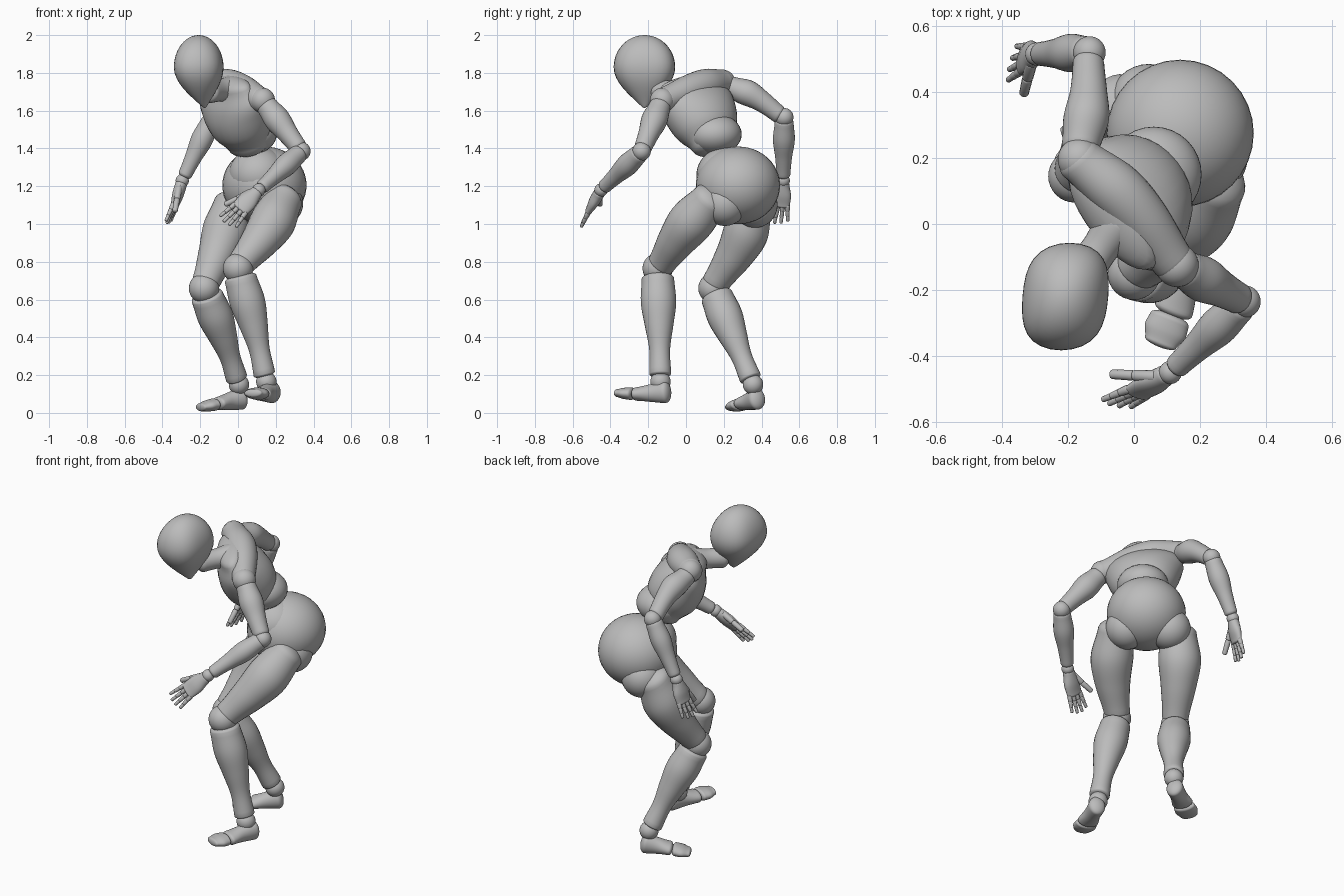
import bpy
import bmesh
from math import sin, cos, pi
from mathutils import Vector

cube = bpy.data.objects.get("Cube")
if cube:
    bpy.data.objects.remove(cube, do_unlink=True)

grey = bpy.data.materials.new("plain_grey")
grey.use_nodes = True
grey.diffuse_color = (0.5, 0.5, 0.5, 1)
grey.node_tree.nodes["Principled BSDF"].inputs["Base Color"].default_value = grey.diffuse_color

LEFTWARD = Vector((0.7, -0.7, 0))   # the figure's own left
UP = Vector((0, 0, 1))


def finish(name, bm):
    bmesh.ops.recalc_face_normals(bm, faces=bm.faces)
    mesh = bpy.data.meshes.new(name)
    bm.to_mesh(mesh)
    bm.free()
    for face in mesh.polygons:
        face.use_smooth = True
    mesh.materials.append(grey)
    obj = bpy.data.objects.new(name, mesh)
    bpy.context.scene.collection.objects.link(obj)
    return obj


def sample(values, t):
    """Smooth value at fraction t along evenly spaced control values."""
    last = len(values) - 1
    i = min(int(t * last), last - 1)
    u = t * last - i
    before, start = values[max(i - 1, 0)], values[i]
    end, after = values[i + 1], values[min(i + 2, last)]
    slope_in, slope_out = (end - before) / 2, (after - start) / 2
    ease = u * u * (3 - 2 * u)
    return (start + (end - start) * ease
            + slope_in * u * (1 - u) ** 2 - slope_out * u * u * (1 - u))


def limb(name, start, end, widths, depths=None, side=LEFTWARD, span=(0, 1),
         bow=(0, 0, 0), cap=0.6, sides=28, steps=20):
    """Swept oval part between two points, with domed ends."""
    start, end, bow = Vector(start), Vector(end), Vector(bow)
    start, end = start.lerp(end, span[0]), start.lerp(end, span[1])
    depths = depths or widths
    along = (end - start).normalized()
    wide = (side - along * along.dot(side)).normalized()
    deep = along.cross(wide)

    rings = []
    for i in range(steps + 1):
        t = i / steps
        rings.append((start.lerp(end, t) + bow * sin(pi * t),
                      sample(widths, t), sample(depths, t)))

    def dome(ring, sign):
        centre, width, depth = ring
        reach = along * sign * cap * min(width, depth)
        angles = [pi / 2 * k / 6 for k in range(1, 6)] + [pi / 2 * 0.98]
        return [(centre + reach * sin(a), width * cos(a), depth * cos(a)) for a in angles]

    rings = dome(rings[0], -1)[::-1] + rings + dome(rings[-1], 1)
    turns = [2 * pi * k / sides for k in range(sides)]
    bm = bmesh.new()
    loops = [[bm.verts.new(centre + wide * width * cos(a) + deep * depth * sin(a))
              for a in turns] for centre, width, depth in rings]
    for low, high in zip(loops, loops[1:]):
        for k in range(sides):
            bm.faces.new((low[k - 1], low[k], high[k], high[k - 1]))
    bm.faces.new(loops[0])
    bm.faces.new(loops[-1])
    return finish(name, bm)


def ball(name, centre, radius, stretch=(1, 1, 1)):
    bm = bmesh.new()
    bmesh.ops.create_uvsphere(bm, u_segments=32, v_segments=24, radius=radius)
    obj = finish(name, bm)
    obj.location = centre
    obj.scale = stretch
    return obj


def digit(name, base, tip, radius, joints, side):
    """Row of short tapering joints."""
    for j in range(joints):
        thick = radius * (1 - 0.15 * j)
        limb(f"{name}_joint_{j + 1}", base, tip, (thick, thick * 0.9), side=side,
             span=(j / joints, (j + 0.85) / joints), sides=12, steps=2)


def hand(name, wrist, knuckles, tips, thumb, across):
    """Flat palm, four fingers fanned across it, and a thumb."""
    across = across.normalized()
    limb(name + "_palm", wrist, knuckles, (0.036, 0.051, 0.05), (0.031, 0.029, 0.02),
         side=across, span=(0.15, 1))
    for i, length in enumerate((0.9, 1, 0.95, 0.8)):
        offset = across * (i - 1.5) * 0.025
        digit(f"{name}_finger_{i + 1}", knuckles + offset,
              knuckles.lerp(tips, length) + offset * 1.4, 0.014, 3, across)
    digit(name + "_thumb", wrist.lerp(knuckles, 0.3) - across * 0.025, thumb, 0.019, 2, UP)


def arm(name, shoulder, elbow, wrist, bow):
    ball(name + "_shoulder", shoulder, 0.066)
    limb(name + "_upper_arm", shoulder, elbow, (0.058, 0.069, 0.056, 0.048),
         span=(0.13, 0.9), bow=bow)
    ball(name + "_elbow", elbow, 0.049)
    limb(name + "_forearm", elbow, wrist, (0.05, 0.058, 0.045, 0.037), span=(0.08, 0.9))
    ball(name + "_wrist", wrist, 0.035)


def leg(name, socket, hip, knee, ankle, bow):
    ball(name + "_hip", socket, 0.12)
    limb(name + "_thigh", hip, knee, (0.1, 0.121, 0.1, 0.075), span=(0, 0.92), bow=bow)
    ball(name + "_knee", knee, 0.08)
    limb(name + "_shin", knee, ankle, (0.086, 0.094, 0.075, 0.055, 0.058),
         span=(0.09, 0.93), bow=(0.008, 0, 0), cap=0.3)
    ball(name + "_ankle", ankle, 0.054)


def foot(name, heel, pad, toe):
    across = UP.cross(toe - heel)
    limb(name + "_foot", heel, pad, (0.048, 0.047, 0.06), (0.058, 0.047, 0.036), side=across)
    limb(name + "_toes", pad, toe, (0.062, 0.065, 0.05), (0.033, 0.03, 0.022),
         side=across, span=(0.3, 1))


# Head: an egg narrowing towards the chin, with flattened cheeks
head = ball("head", (-0.208, -0.22, 1.83), 1, (0.13, 0.163, 0.17))
for vert in head.data.vertices:
    drop = max(0, -vert.co.z)
    taper = 1 - 0.72 * drop ** 2
    vert.co.x *= taper * (1 + 0.3 * vert.co.y ** 2)
    vert.co.x += 0.25 * drop ** 2 + 0.1 * vert.co.y
    vert.co.y *= taper
    vert.co.z -= 0.27 * drop

# Torso
right_shoulder = Vector((-0.165, 0.195, 1.75))
left_shoulder = Vector((0.13, -0.125, 1.655))
limb("neck", (-0.15, -0.14, 1.7), (-0.05, 0, 1.71), (0.06, 0.057, 0.07))
limb("chest", (0.055, 0.145, 1.43), (-0.065, 0.015, 1.73), (0.13, 0.18, 0.21, 0.225, 0.19),
     (0.105, 0.148, 0.155, 0.13, 0.08), side=left_shoulder - right_shoulder)
limb("shoulder_yoke", right_shoulder, left_shoulder, (0.07, 0.085, 0.08, 0.066),
     side=UP, span=(0, 0.95), bow=(0.01, 0.02, 0.02))
ball("abdomen", (0.06, 0.15, 1.475), 0.145, (1, 1, 0.75))
ball("pelvis", (0.14, 0.275, 1.205), 0.223, (1, 1, 0.92))
ball("waist_cap", (0.11, 0.215, 1.26), 0.16, (1, 1, 0.92))

# Left arm and hand
wrist = Vector((0.11, -0.45, 1.18))
arm("left", left_shoulder, Vector((0.335, -0.235, 1.385)), wrist, bow=(0, 0, 0))
hand("left_hand", wrist, Vector((0.01, -0.51, 1.08)), Vector((-0.065, -0.55, 1)),
     thumb=Vector((-0.075, -0.455, 1.1)), across=Vector((0.6, -0.2, -0.5)))

# Right arm and hand
wrist = Vector((-0.295, 0.515, 1.23))
arm("right", right_shoulder, Vector((-0.135, 0.52, 1.565)), wrist, bow=(0.01, 0, 0.02))
hand("right_hand", wrist, Vector((-0.335, 0.5, 1.1)), Vector((-0.375, 0.485, 1)),
     thumb=Vector((-0.335, 0.39, 1.06)), across=Vector((0.2, 0.9, -0.1)))

# Left leg, lifted a little
leg("left", socket=(0.225, 0.205, 1.11), hip=(0.245, 0.13, 1.13), knee=(0, -0.15, 0.765),
    ankle=(0.15, -0.135, 0.165), bow=(0.02, -0.015, 0))
foot("left", Vector((0.18, -0.11, 0.11)), Vector((0.12, -0.26, 0.1)),
     Vector((0.08, -0.36, 0.105)))

# Right leg, bearing the weight
leg("right", socket=(0.045, 0.365, 1.1), hip=(-0.03, 0.36, 1.1), knee=(-0.18, 0.145, 0.66),
    ankle=(0.005, 0.355, 0.15), bow=(0.01, 0.03, 0))
foot("right", Vector((0.015, 0.375, 0.075)), Vector((-0.1, 0.305, 0.05)),
     Vector((-0.195, 0.25, 0.03)))
